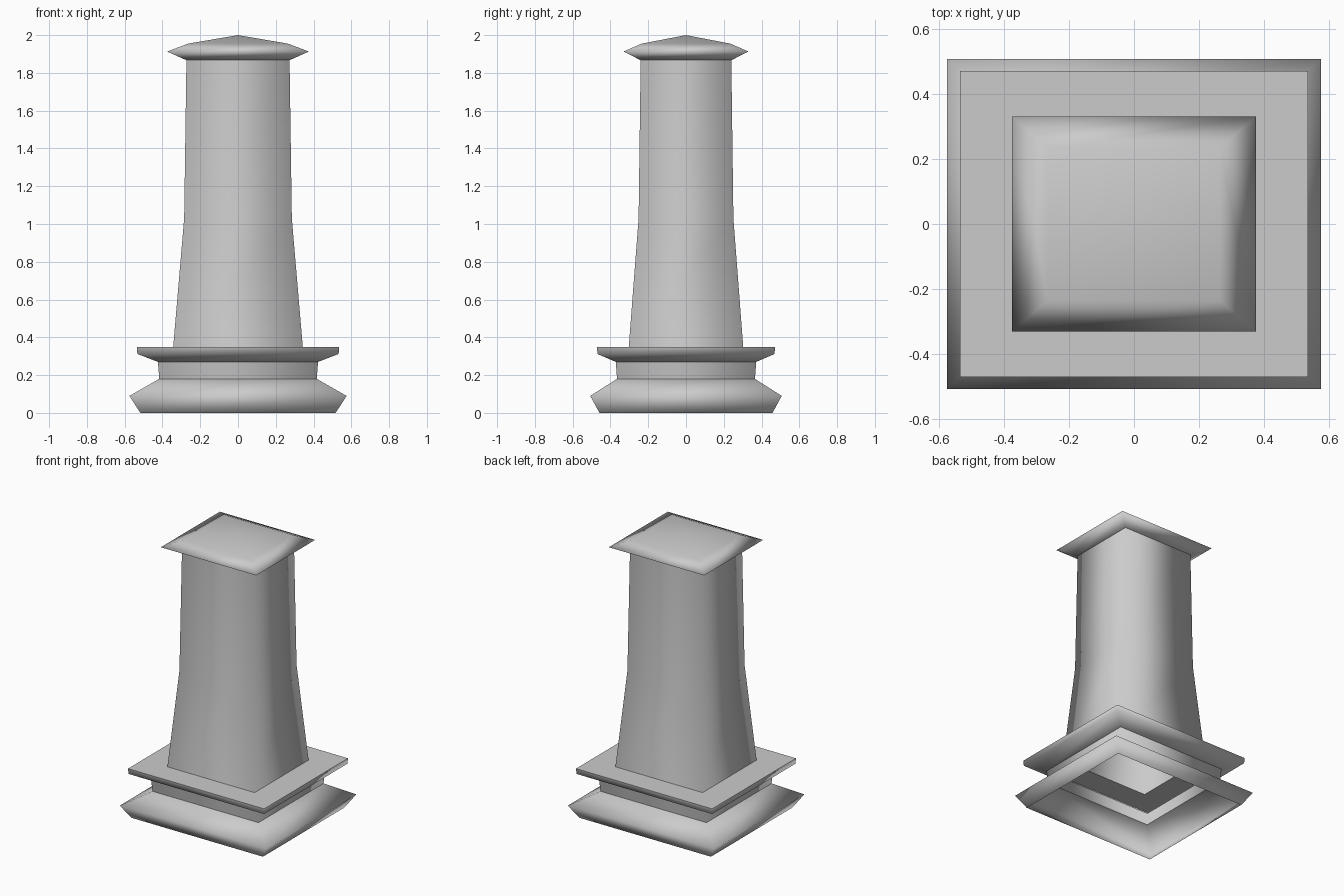
import bpy
import bmesh

cube = bpy.data.objects.get("Cube")
if cube:
    bpy.data.objects.remove(cube, do_unlink=True)

# One plain stone colour for every part
stone = bpy.data.materials.new("grey stone")
stone.use_nodes = True
colour = (0.6, 0.6, 0.6, 1)
stone.diffuse_color = colour
stone.node_tree.nodes["Principled BSDF"].inputs["Base Color"].default_value = colour


def rectangular_shell(name, rings, apex=None):
    """Join rectangular rings (half width, half depth, height) into a soft shaded shell."""
    bm = bmesh.new()
    loops = []
    for x, y, z in rings:
        corners = ((-x, -y), (x, -y), (x, y), (-x, y))
        loops.append([bm.verts.new((cx, cy, z)) for cx, cy in corners])
    for low, high in zip(loops, loops[1:]):
        for i in range(4):
            j = (i + 1) % 4
            bm.faces.new((low[i], low[j], high[j], high[i]))
    if apex is not None:
        tip = bm.verts.new((0, 0, apex))
        for i in range(4):
            bm.faces.new((loops[-1][i], loops[-1][(i + 1) % 4], tip))
    for face in bm.faces:
        face.smooth = True
    mesh = bpy.data.meshes.new(name)
    bm.to_mesh(mesh)
    bm.free()
    mesh.materials.append(stone)
    obj = bpy.data.objects.new(name, mesh)
    bpy.context.collection.objects.link(obj)
    return obj


# Ring sizes shared by neighbouring parts
neck_bottom = (0.417, 0.365, 0.18)
neck_top = (0.424, 0.372, 0.27)
ledge_rim = (0.535, 0.471, 0.35)
shaft_foot = (0.343, 0.303, 0.35)
shaft_head = (0.273, 0.24, 1.867)

# Hollow stepped base, open underneath
rectangular_shell("base_moulding", [(0.517, 0.458, 0), (0.575, 0.507, 0.09), neck_bottom])
rectangular_shell("base_neck", [neck_bottom, neck_top])
rectangular_shell("ledge", [neck_top, (0.533, 0.469, 0.312), ledge_rim])
rectangular_shell("ledge_top", [ledge_rim, shaft_foot])

# Tapered shaft
rectangular_shell("shaft", [shaft_foot, (0.285, 0.251, 1.03), shaft_head])

# Overhanging cap with a low pyramid roof
rectangular_shell("cap", [shaft_head, (0.375, 0.331, 1.913), (0.264, 0.234, 1.955)], apex=2)
